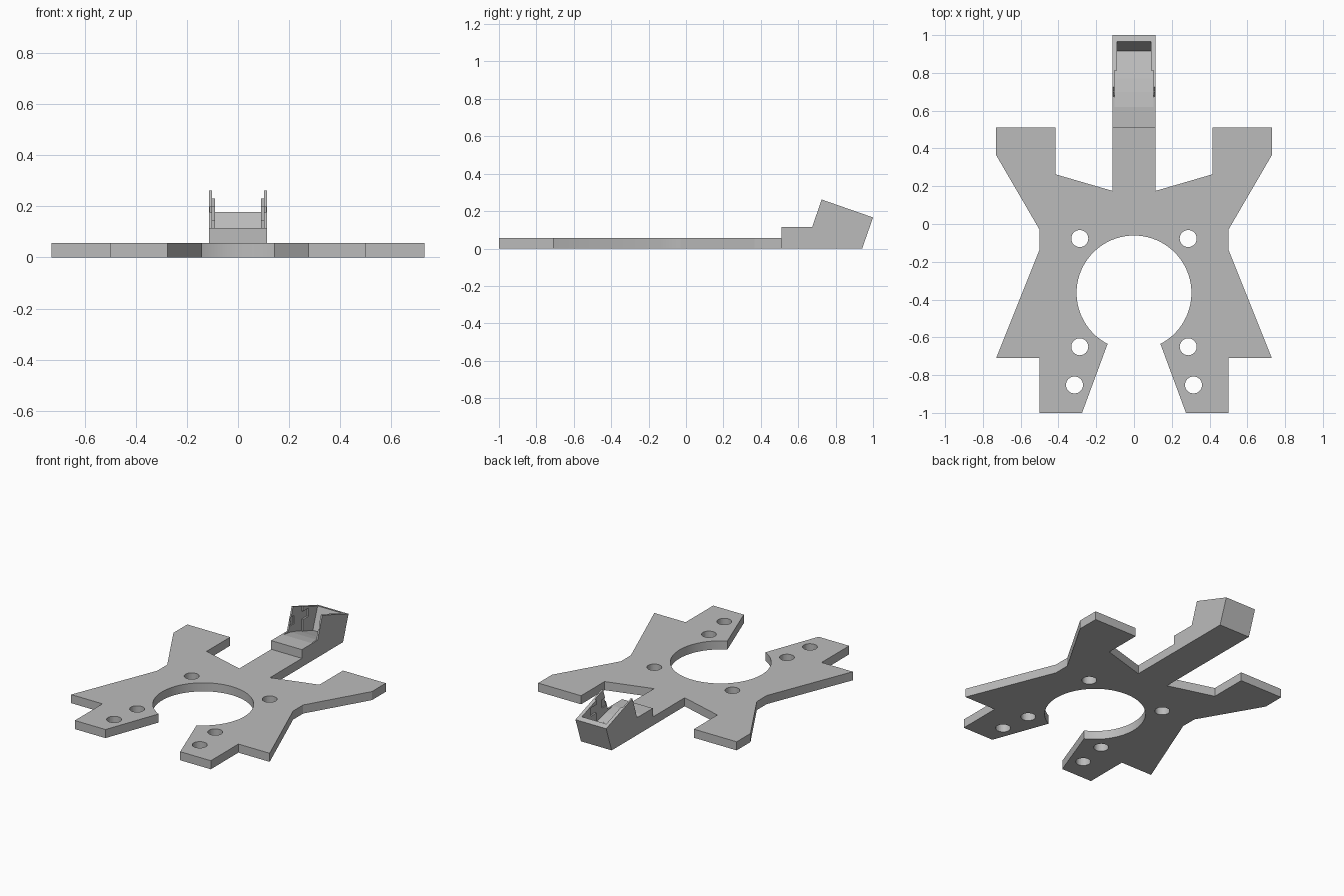
import bpy
import bmesh
from math import atan2, cos, sin, radians, pi

cube = bpy.data.objects.get("Cube")
if cube:
    bpy.data.objects.remove(cube, do_unlink=True)

grey = bpy.data.materials.new("plain grey")
grey.use_nodes = True
colour = (0.5, 0.5, 0.5, 1)
grey.diffuse_color = colour
grey.node_tree.nodes["Principled BSDF"].inputs["Base Color"].default_value = colour


def prism(name, outline, start, end, axis="Z"):
    """Extrude a closed outline: (x, y) along Z, or (y, z) along X."""
    bm = bmesh.new()
    place = (lambda a, b: (a, b, start)) if axis == "Z" else (lambda a, b: (start, a, b))
    face = bm.faces.new([bm.verts.new(place(a, b)) for a, b in outline])
    moved = bmesh.ops.extrude_face_region(bm, geom=[face])["geom"]
    shift = (0, 0, end - start) if axis == "Z" else (end - start, 0, 0)
    bmesh.ops.translate(bm, vec=shift, verts=[v for v in moved if isinstance(v, bmesh.types.BMVert)])
    bmesh.ops.recalc_face_normals(bm, faces=bm.faces)
    mesh = bpy.data.meshes.new(name)
    bm.to_mesh(mesh)
    bm.free()
    mesh.materials.append(grey)
    obj = bpy.data.objects.new(name, mesh)
    bpy.context.collection.objects.link(obj)
    return obj


def cut(target, cutter):
    cutter.hide_render = True
    cutter.hide_viewport = True
    cutter.display_type = "WIRE"
    mod = target.modifiers.new("cut " + cutter.name, "BOOLEAN")
    mod.operation = "DIFFERENCE"
    mod.solver = "EXACT"
    mod.object = cutter


def smooth(obj):
    bpy.ops.object.select_all(action="DESELECT")
    obj.select_set(True)
    bpy.context.view_layer.objects.active = obj
    bpy.ops.object.shade_smooth_by_angle(angle=radians(25))


# Base plate: mirrored half outline, joined by the arc of the open ring
half = [(0.113, 0.51), (0.113, 0.175), (0.415, 0.263), (0.415, 0.51), (0.73, 0.51),
        (0.73, 0.365), (0.5, -0.03), (0.5, -0.135), (0.73, -0.71), (0.5, -0.71),
        (0.5, -1), (0.275, -1)]
ring_y, radius, steps = -0.365, 0.304, 64
first = atan2(-0.27, 0.14)
arc = [(radius * cos(a), ring_y + radius * sin(a))
       for a in (first + (pi - 2 * first) * i / steps for i in range(steps + 1))]
plate = prism("base_plate", half + arc + [(-x, y) for x, y in reversed(half)], 0, 0.057)
smooth(plate)

# Screw holes
for x, y in [(0.287, -0.077), (0.287, -0.65), (0.315, -0.852)]:
    for side in (-1, 1):
        circle = [(side * x + 0.045 * cos(2 * pi * i / 32), y + 0.045 * sin(2 * pi * i / 32))
                  for i in range(32)]
        cut(plate, prism("screw_hole_cutter", circle, -0.1, 0.2))

# Tilted socket at the end of the stem
socket = prism("tilted_socket", [(0.51, 0), (0.51, 0.115), (0.675, 0.115), (0.725, 0.262),
                                 (1, 0.166), (0.942, 0)], -0.113, 0.113, "X")
smooth(socket)

# Socket cavity: wide front part, narrower rear part with a leaning back wall
cut(socket, prism("wide_cavity_cutter", [(0.62, 0.115), (0.7, 0.102), (0.77, 0.083), (0.812, 0.068),
                                         (0.812, 0.4), (0.55, 0.4)], -0.102, 0.102, "X"))
cut(socket, prism("rear_cavity_cutter", [(0.78, 0.079), (0.812, 0.068), (0.915, 0.035), (0.965, 0.178),
                                         (1.0, 0.278), (0.78, 0.4)], -0.09, 0.09, "X"))

# Latch slots in both cheeks and in the steps behind them
for side in (-1, 1):
    cut(socket, prism("cheek_slot_cutter", [(0.69, 0.145), (0.735, 0.145), (0.735, 0.2), (0.7, 0.2)],
                      side * 0.095, side * 0.109, "X"))
    cut(socket, prism("step_slot_cutter", [(0.8, 0.145), (0.87, 0.145), (0.87, 0.2), (0.8, 0.2)],
                      side * 0.08, side * 0.1015, "X"))
